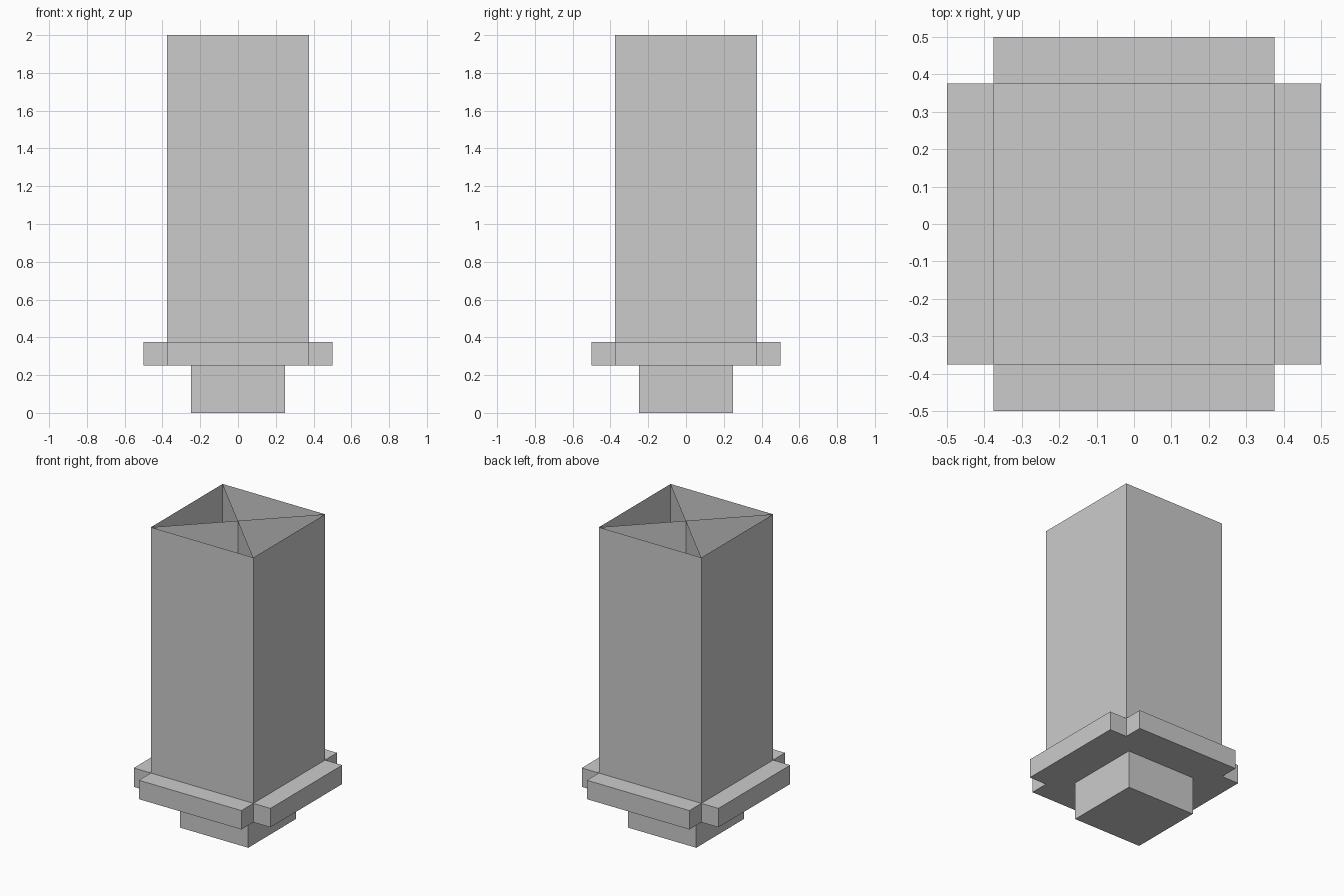
import bpy
import bmesh
from math import pi
from mathutils import Matrix, Vector

if "Cube" in bpy.data.objects:
    bpy.data.objects.remove(bpy.data.objects["Cube"])


def finish(name, bm):
    mesh = bpy.data.meshes.new(name)
    bm.to_mesh(mesh)
    bm.free()
    obj = bpy.data.objects.new(name, mesh)
    bpy.context.collection.objects.link(obj)
    return obj


def box(name, lo, hi, open_top=False, turn=0.0):
    lo, hi = Vector(lo), Vector(hi)
    bm = bmesh.new()
    bmesh.ops.create_cube(bm, size=1, matrix=Matrix.Rotation(turn, 4, 'Z')
                          @ Matrix.Translation((lo + hi) / 2)
                          @ Matrix.Diagonal((*(hi - lo), 1)))
    bm.normal_update()
    if open_top:
        top = [f for f in bm.faces if f.normal.z > 0.9]
        bmesh.ops.delete(bm, geom=top, context='FACES')
    return finish(name, bm)


def upright_pane(name, a, b, z0, z1):
    bm = bmesh.new()
    bm.faces.new([bm.verts.new(p) for p in
                  ((*a, z0), (*b, z0), (*b, z1), (*a, z1))])
    return finish(name, bm)


R, FLOOR, TOP = 0.375, 0.25, 2.0

# Foot block
box("foot", (-0.25, -0.25, 0), (0.25, 0.25, FLOOR), open_top=True)

# Thin-walled square tube, open at the top
box("tube", (-R, -R, FLOOR), (R, R, TOP), open_top=True)

# Rim bars on the four sides, leaving notched corners
for i, side in enumerate(("front", "right", "back", "left")):
    box(f"rim_{side}", (-R, -0.5, FLOOR), (R, -R, 0.375), turn=i * pi / 2)

# Two crossed diagonal panes inside the tube
for i, s in enumerate((1, -1)):
    upright_pane(f"inner_pane_{i + 1}", (-R, -R * s), (R, R * s), FLOOR, TOP)
